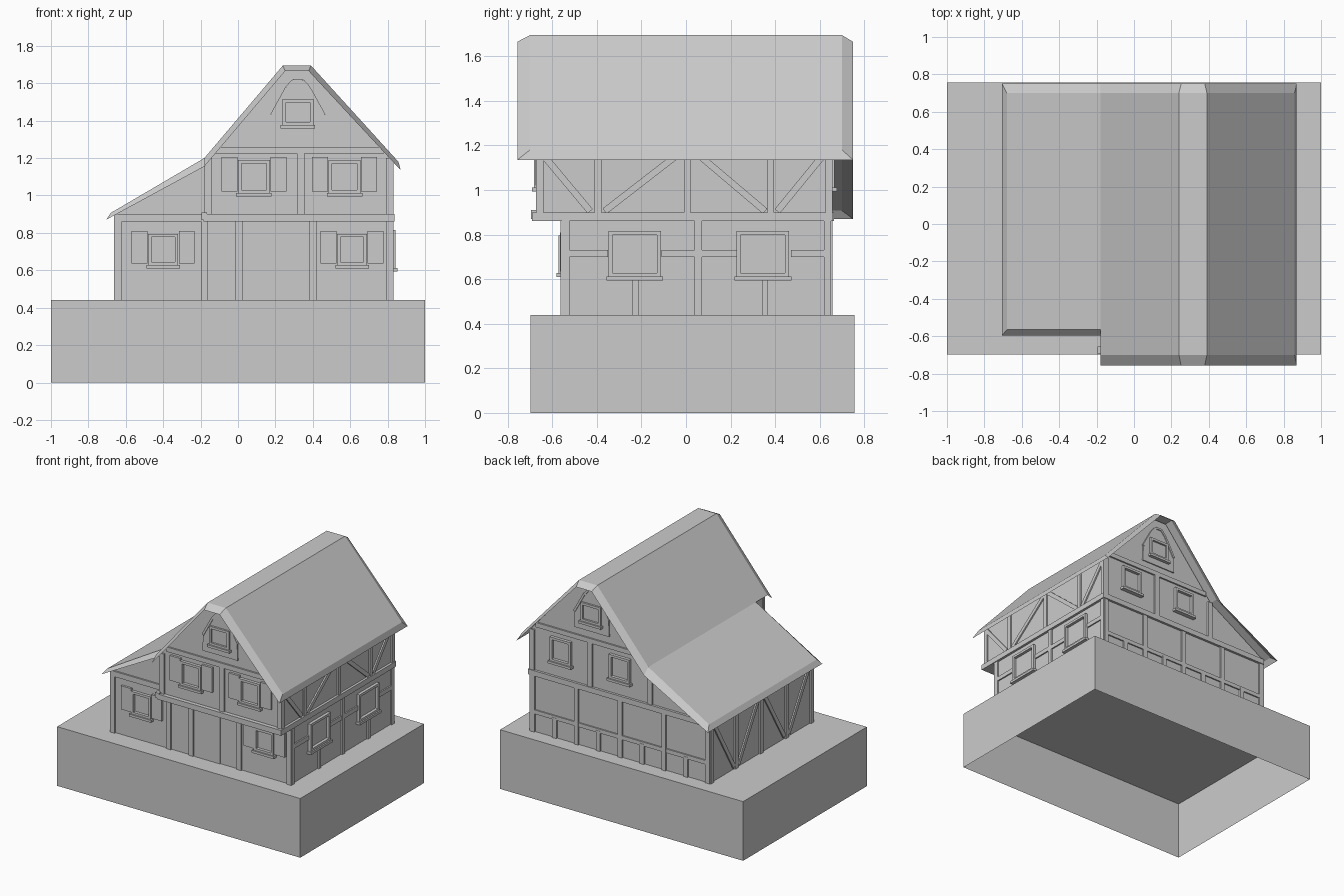
import bpy, bmesh
from mathutils import Vector

if "Cube" in bpy.data.objects:
    bpy.data.objects.remove(bpy.data.objects["Cube"])


def finish(name, bm):
    bmesh.ops.remove_doubles(bm, verts=bm.verts, dist=0.0005)
    bmesh.ops.recalc_face_normals(bm, faces=bm.faces)
    # open shells: make sure the topmost face points up
    top = max(bm.faces, key=lambda f: f.calc_center_median().z + 0.001 * abs(f.normal.z))
    if top.normal.z < -0.01:
        bmesh.ops.reverse_faces(bm, faces=bm.faces)
    me = bpy.data.meshes.new(name)
    bm.to_mesh(me)
    bm.free()
    ob = bpy.data.objects.new(name, me)
    bpy.context.collection.objects.link(ob)
    return ob


def face(bm, pts):
    bm.faces.new([bm.verts.new(p) for p in pts])


def strip(bm, prof_a, ya, prof_b, yb):
    """Quads between two x,z profiles lying at two depths."""
    for i in range(len(prof_a) - 1):
        (a, b), (c, d) = prof_a[i:i + 2], prof_b[i:i + 2]
        face(bm, [(a[0], ya, a[1]), (b[0], ya, b[1]), (d[0], yb, d[1]), (c[0], yb, c[1])])


# Wall frames: map (u along wall, z, outward depth) to space
FRAMES = {
    'front': lambda u, z, d: (u, -0.55 - d, z),
    'jetty': lambda u, z, d: (u, -0.66 - d, z),
    'back': lambda u, z, d: (u, 0.645 + d, z),
    'right': lambda u, z, d: (0.82 + d, u, z),
    'left': lambda u, z, d: (-0.65 - d, u, z),
}


def bar(bm, wall, p, q, w, d=0.012):
    """Timber of width w from p to q on a wall, standing d proud."""
    p, q = Vector(p), Vector(q)
    t = (q - p).normalized()
    n = Vector((-t.y, t.x)) * w / 2
    outline = [p - n, q - n, q + n, p + n]
    lo, hi = [[bm.verts.new(FRAMES[wall](c.x, c.y, k)) for c in outline] for k in (-0.005, d)]
    bm.faces.new(lo)
    bm.faces.new(hi)
    for i in range(4):
        j = (i + 1) % 4
        bm.faces.new((lo[i], lo[j], hi[j], hi[i]))


def post(bm, wall, u, z0, z1, w=0.035, d=0.012):
    bar(bm, wall, (u, z0), (u, z1), w, d)


def rail(bm, wall, z, u0, u1, w=0.035, d=0.012):
    bar(bm, wall, (u0, z), (u1, z), w, d)


def window(name, wall, u, z, w, h, shutters=False):
    bm = bmesh.new()
    f = 0.018
    for s in (-1, 1):
        post(bm, wall, u + s * (w - f) / 2, z - h / 2, z + h / 2, f, 0.022)
        rail(bm, wall, z + s * (h - f) / 2, u - w / 2 + f, u + w / 2 - f, f, 0.022)
        if shutters:
            post(bm, wall, u + s * (w / 2 + 0.046), z - h / 2 + 0.01, z + h / 2 + 0.015, 0.085, 0.016)
    rail(bm, wall, z - h / 2 - 0.007, u - w / 2 - 0.01, u + w / 2 + 0.01, 0.018, 0.032)
    finish(name, bm)


# Base block, open underneath
bm = bmesh.new()
ring = [(-1, -0.697), (1, -0.697), (1, 0.757), (-1, 0.757)]
face(bm, [(x, y, 0.44) for x, y in ring])
for i in range(4):
    a, b = ring[i], ring[(i + 1) % 4]
    face(bm, [(*a, 0), (*b, 0), (*b, 0.44), (*a, 0.44)])
finish("base", bm)

# Plaster walls: full house body plus the overhanging front storey
bm = bmesh.new()
gable = [(0.82, 1.205), (0.385, 1.685), (0.245, 1.685), (-0.17, 1.195)]
body = [(0.82, 0.44)] + gable + [(-0.65, 0.91), (-0.65, 0.44)]
strip(bm, body, -0.55, body, 0.645)
face(bm, [(x, 0.645, z) for x, z in body])
face(bm, [(x, -0.55, z) for x, z in [(-0.65, 0.44), (0.82, 0.44), (0.82, 0.86),
                                     (-0.17, 0.86), (-0.17, 1.195), (-0.65, 0.91)]])
storey = [(-0.17, 0.86), (0.82, 0.86)] + gable
strip(bm, storey + storey[:1], -0.66, storey + storey[:1], -0.55)
face(bm, [(x, -0.66, z) for x, z in storey])
finish("walls", bm)

# Roof sheet with sloping rim
bm = bmesh.new()
main = [(-0.18, 1.2), (0.24, 1.695), (0.39, 1.695), (0.858, 1.18)]
main_rim = [(-0.18, 1.155), (0.252, 1.665), (0.378, 1.665), (0.87, 1.135)]
lean = [(-0.68, 0.907), (-0.18, 1.2)]
lean_rim = [(-0.705, 0.87), (-0.18, 1.155)]
for top, rim, y0, y1 in ((main, main_rim, -0.70, -0.757), (lean, lean_rim, -0.565, -0.595)):
    strip(bm, rim, y1, top, y0)
    strip(bm, top, y0, top, 0.70)
    strip(bm, top, 0.70, rim, 0.75)
    e = -1 if top is main else 0
    (tx, tz), (rx, rz) = top[e], rim[e]
    face(bm, [(tx, y0, tz), (tx, 0.70, tz), (rx, 0.75, rz), (rx, y1, rz)])
finish("roof", bm)

# Front timber
bm = bmesh.new()
for u in (-0.64, -0.18, 0.005, 0.40, 0.812):
    post(bm, 'front', u, 0.44, 0.86, 0.038)
rail(bm, 'front', 0.88, -0.655, -0.17, 0.04)
for u, top in ((-0.16, 1.2), (0.335, 1.225), (0.81, 1.2)):
    post(bm, 'jetty', u, 0.9, top, 0.04)
rail(bm, 'jetty', 0.88, -0.185, 0.83, 0.04, 0.03)
rail(bm, 'jetty', 1.242, -0.12, 0.78, 0.035)
post(bm, 'jetty', -0.18, 0.87, 0.91, 0.03, 0.035)
finish("front_timber", bm)

# Door
bm = bmesh.new()
post(bm, 'front', 0.135, 0.44, 0.815, 0.21, 0.006)
finish("door", bm)

# Back timber
bm = bmesh.new()
for i in range(9):
    u = -0.635 + i * 0.18
    post(bm, 'back', u, 0.44, 0.86 if i % 2 == 0 else 0.59, 0.035)
rail(bm, 'back', 0.59, -0.65, 0.82, 0.03, 0.01)
rail(bm, 'back', 0.88, -0.655, 0.83, 0.04, 0.018)
for u, top in ((-0.16, 1.19), (0.335, 1.225), (0.81, 1.2)):
    post(bm, 'back', u, 0.9, top, 0.04)
rail(bm, 'back', 1.242, -0.12, 0.78, 0.035)
finish("back_timber", bm)

# Right side timber
bm = bmesh.new()
for u in (-0.54, 0.055, 0.635):
    post(bm, 'right', u, 0.44, 0.86, 0.033)
for u in (-0.225, 0.355):
    post(bm, 'right', u, 0.44, 0.6, 0.028)
for a, b in ((-0.525, -0.35), (-0.11, 0.04), (0.07, 0.23), (0.47, 0.62)):
    rail(bm, 'right', 0.715, a, b, 0.032, 0.01)
rail(bm, 'right', 0.88, -0.69, 0.66, 0.04, 0.018)
for u in (-0.655, -0.395, 0.005, 0.38, 0.64):
    post(bm, 'right', u, 0.9, 1.205, 0.03)
for a, b in ((-0.43, -0.66), (-0.365, -0.01), (0.355, 0.03), (0.41, 0.635)):
    bar(bm, 'right', (a, 0.905), (b, 1.18), 0.03, 0.01)
finish("right_timber", bm)

# Left side timber
bm = bmesh.new()
for u in (-0.54, -0.245, 0.05, 0.345, 0.635):
    post(bm, 'left', u, 0.44, 0.9)
for a, b in ((0.37, 0.61), (0.32, 0.075), (-0.22, 0.025), (-0.27, -0.515)):
    bar(bm, 'left', (a, 0.46), (b, 0.87), 0.03, 0.01)
finish("left_timber", bm)

# Windows
for i, u in enumerate((-0.40, 0.61)):
    window(f"front_window_{i}", 'front', u, 0.71, 0.16, 0.17, True)
for i, u in enumerate((-0.23, 0.345)):
    window(f"right_window_{i}", 'right', u, 0.713, 0.235, 0.205)
for wall in ('jetty', 'back'):
    for i, u in enumerate((0.085, 0.57)):
        window(f"{wall}_upper_window_{i}", wall, u, 1.1, 0.17, 0.18, wall == 'jetty')
    window(f"{wall}_gable_window", wall, 0.32, 1.445, 0.165, 0.14)
    # Boarded surround of the gable window
    bm = bmesh.new()
    arch = [(0.18, 1.43), (0.26, 1.575), (0.295, 1.615), (0.345, 1.615), (0.38, 1.575), (0.46, 1.43)]
    for a, b in zip(arch, arch[1:]):
        bar(bm, wall, a, b, 0.016, 0.014)
    outline = [(0.175, 1.31)] + arch + [(0.465, 1.31)]
    rear = [bm.verts.new(FRAMES[wall](u, z, 0)) for u, z in outline]
    fore = [bm.verts.new(FRAMES[wall](u, z, 0.008)) for u, z in outline]
    bm.faces.new(fore)
    for k in range(len(outline)):
        j = (k + 1) % len(outline)
        bm.faces.new((rear[k], rear[j], fore[j], fore[k]))
    finish(f"{wall}_gable_surround", bm)
